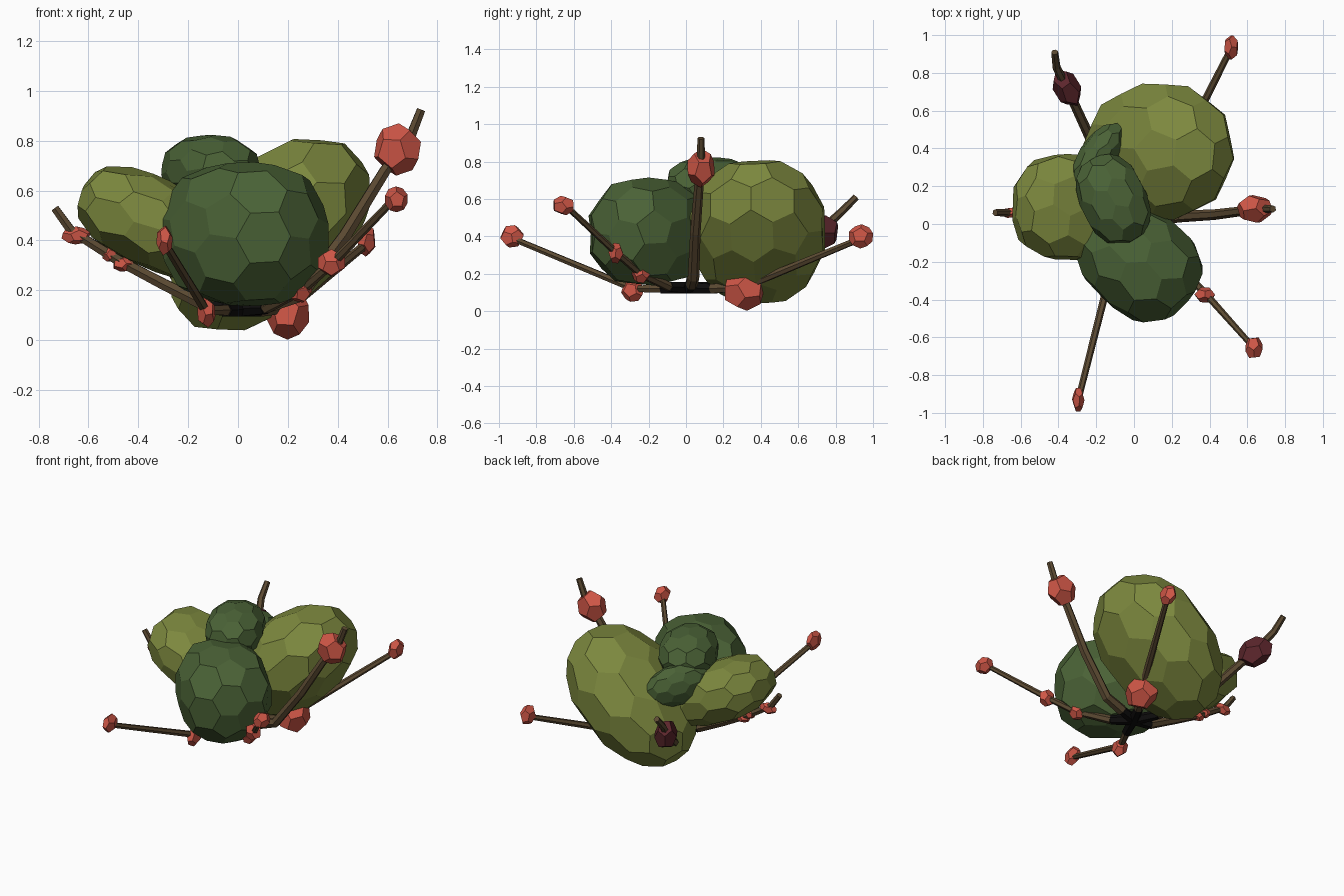
import bpy, bmesh, math, random
from mathutils import Vector, Matrix, Euler

if "Cube" in bpy.data.objects:
    bpy.data.objects.remove(bpy.data.objects["Cube"])

random.seed(4)


def lin(c):
    c /= 255
    return c / 12.92 if c <= 0.04045 else ((c + 0.055) / 1.055) ** 2.4


def mat(name, r, g, b):
    m = bpy.data.materials.new(name)
    m.diffuse_color = (lin(r), lin(g), lin(b), 1)
    m.use_nodes = True
    m.node_tree.nodes["Principled BSDF"].inputs["Base Color"].default_value = m.diffuse_color
    return m


DARK = mat("dark_green", 74, 98, 54)
OLIVE = mat("olive_green", 124, 136, 62)
RED = mat("red_bud", 206, 86, 70)
MAROON = mat("maroon_bud", 92, 38, 44)
BROWN = mat("brown_bark", 92, 74, 50)
BLACK = mat("black_root", 14, 13, 13)


def faceted(name, center, radii, material, detail, axis=(1, 0, 0), power=2.0, taper=0.0):
    """Ball of five and six sided facets, stretched along an axis."""
    ico = bmesh.new()
    bmesh.ops.create_icosphere(ico, subdivisions=detail, radius=1)
    pts = [f.calc_center_median().normalized() for f in ico.faces]
    ico.free()
    bm = bmesh.new()
    for p in pts:
        bm.verts.new(p)
    bmesh.ops.convex_hull(bm, input=bm.verts[:])
    bmesh.ops.dissolve_limit(bm, angle_limit=math.radians(9), verts=bm.verts[:], edges=bm.edges[:])
    spin = Euler([random.uniform(0, 3) for _ in range(3)]).to_matrix()
    for v in bm.verts:
        d = spin @ v.co
        v.co = d / sum(abs(c) ** power for c in d) ** (1 / power)
    # fill the unit box exactly, then taper and stretch
    lo = [min(v.co[i] for v in bm.verts) for i in range(3)]
    hi = [max(v.co[i] for v in bm.verts) for i in range(3)]
    a = Vector(axis).normalized()
    side = Vector((0, 0, 1)).cross(a).normalized()
    frame = Matrix((a, side, a.cross(side))).transposed()
    for v in bm.verts:
        q = Vector([2 * (v.co[i] - lo[i]) / (hi[i] - lo[i]) - 1 for i in range(3)])
        t = 1 + taper * q.x
        q = Vector((q.x * radii[0], q.y * radii[1] * t, q.z * radii[2] * t))
        v.co = frame @ q + Vector(center)
    bmesh.ops.recalc_face_normals(bm, faces=bm.faces[:])
    me = bpy.data.meshes.new(name)
    bm.to_mesh(me)
    bm.free()
    me.materials.append(material)
    ob = bpy.data.objects.new(name, me)
    bpy.context.collection.objects.link(ob)


def tube(name, points, r0, r1, material):
    """Faceted twig through the points, narrowing from r0 to r1."""
    cu = bpy.data.curves.new(name, 'CURVE')
    cu.dimensions = '3D'
    cu.bevel_depth = 1
    cu.bevel_resolution = 1
    cu.use_fill_caps = True
    sp = cu.splines.new('POLY')
    sp.points.add(len(points) - 1)
    sp.use_smooth = False
    for i, p in enumerate(points):
        sp.points[i].co = (*p, 1)
        sp.points[i].radius = r0 + (r1 - r0) * i / (len(points) - 1)
    cu.materials.append(material)
    ob = bpy.data.objects.new(name, cu)
    bpy.context.collection.objects.link(ob)
    bpy.ops.object.select_all(action='DESELECT')
    ob.select_set(True)
    bpy.context.view_layer.objects.active = ob
    bpy.ops.object.convert(target='MESH')


# leaf clumps
faceted("front_leaf_clump", (0.02, -0.19, 0.425), (0.345, 0.275, 0.288), DARK, 2,
        axis=(0.75, -0.66, 0), power=2.6, taper=0.04)
faceted("back_leaf_clump", (0.128, 0.385, 0.42), (0.472, 0.36, 0.285), OLIVE, 2,
        axis=(0.72, 0, 0.69), power=2.1, taper=0.03)
faceted("left_leaf_clump", (-0.335, 0.09, 0.47), (0.32, 0.28, 0.18), OLIVE, 2,
        axis=(-0.8, 0, 0.37), power=2.7)
faceted("top_leaf_clump", (-0.11, 0.13, 0.68), (0.245, 0.175, 0.143), DARK, 2,
        axis=(-0.4, 0.9, 0), power=2.4)
faceted("small_leaf_clump", (-0.19, 0.36, 0.57), (0.2, 0.1, 0.13), DARK, 2, axis=(0.55, 0.8, -0.15))

# branches: path from the root, base and tip radius
branches = {
    "front_branch": ([(-0.05, -0.13, 0.12), (-0.13, -0.28, 0.12), (-0.295, -0.93, 0.39)], 0.024, 0.017),
    "front_right_branch": ([(0.11, -0.09, 0.13), (0.25, -0.24, 0.2), (0.38, -0.37, 0.31),
                            (0.63, -0.65, 0.57)], 0.026, 0.015),
    "right_branch": ([(0.12, 0.03, 0.14), (0.25, 0.04, 0.18), (0.43, 0.05, 0.42), (0.59, 0.07, 0.68),
                      (0.69, 0.08, 0.81), (0.735, 0.08, 0.925)], 0.034, 0.019),
    "back_right_branch": ([(0.08, 0.14, 0.12), (0.2, 0.31, 0.13), (0.52, 0.94, 0.39)], 0.03, 0.017),
    "back_left_branch": ([(-0.07, 0.14, 0.13), (-0.23, 0.45, 0.23), (-0.35, 0.71, 0.42),
                          (-0.41, 0.83, 0.53), (-0.42, 0.91, 0.61)], 0.03, 0.019),
    "left_branch": ([(-0.11, 0.02, 0.13), (-0.3, 0.04, 0.225), (-0.48, 0.05, 0.32),
                     (-0.67, 0.06, 0.44), (-0.735, 0.06, 0.53)], 0.028, 0.018),
}
for name, (path, r0, r1) in branches.items():
    tube(name, path, r0, r1, BROWN)
    tube(name + "_root", [(0.01, 0.01, 0.125), path[0]], 0.034, 0.029, BLACK)

# buds: centre and half sizes
buds = [
    ((-0.295, -0.93, 0.40), (0.033, 0.062, 0.06)),
    ((-0.127, -0.285, 0.11), (0.036, 0.062, 0.06)),
    ((0.25, -0.24, 0.2), (0.048, 0.05, 0.05)),
    ((0.375, -0.375, 0.31), (0.054, 0.04, 0.055)),
    ((0.635, -0.655, 0.565), (0.046, 0.054, 0.052)),
    ((0.64, 0.08, 0.765), (0.094, 0.073, 0.105)),
    ((0.2, 0.31, 0.11), (0.085, 0.102, 0.108)),
    ((0.515, 0.935, 0.40), (0.036, 0.064, 0.065)),
    ((-0.65, 0.06, 0.42), (0.058, 0.028, 0.036)),
    ((-0.515, 0.055, 0.345), (0.03, 0.03, 0.03)),
    ((-0.46, 0.05, 0.305), (0.04, 0.032, 0.03)),
]
for i, (c, r) in enumerate(buds):
    faceted(f"bud_{i + 1}", c, r, RED, 1)
faceted("maroon_bud", (-0.355, 0.72, 0.42), (0.115, 0.07, 0.085), MAROON, 1, axis=(-0.4, 0.75, 0.3))
